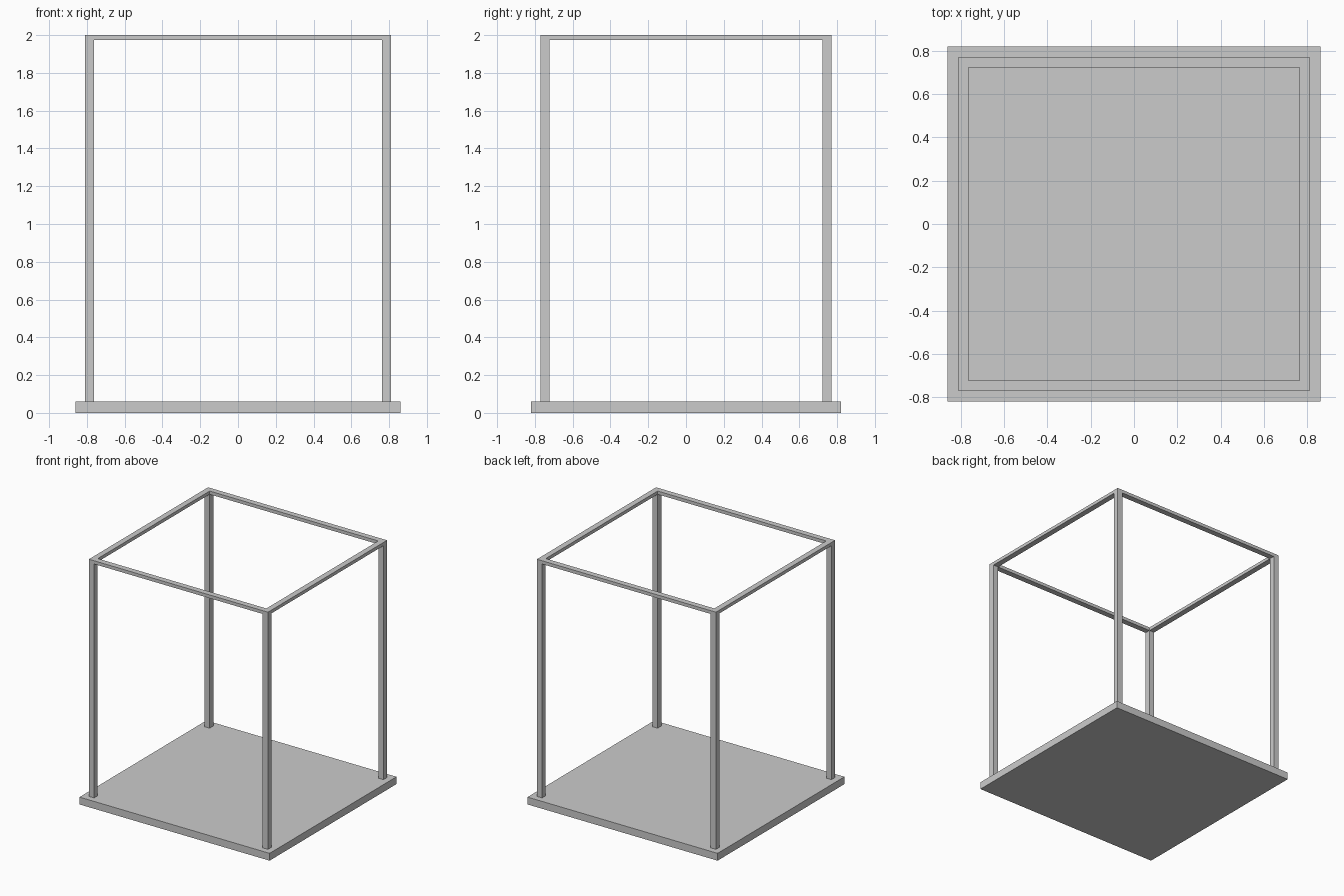
import bpy

if "Cube" in bpy.data.objects:
    bpy.data.objects.remove(bpy.data.objects["Cube"])

def box(name, x0, x1, y0, y1, z0, z1):
    bpy.ops.mesh.primitive_cube_add(size=1, location=((x0 + x1) / 2, (y0 + y1) / 2, (z0 + z1) / 2))
    o = bpy.context.object
    o.name = name
    o.scale = (x1 - x0, y1 - y0, z1 - z0)
    bpy.ops.object.transform_apply(location=False, rotation=False, scale=True)
    return o

X, Y = 0.81, 0.77      # outer half sizes of the frame
W = 0.047              # bar width
BASE, TOP, RAIL = 0.06, 2.0, 0.027

# Floor slab
box("base_slab", -0.86, 0.86, -0.82, 0.82, 0, BASE)

# Corner posts, up to the underside of the top frame
for sx, xn in ((-1, "left"), (1, "right")):
    for sy, yn in ((-1, "front"), (1, "back")):
        xs = sorted((sx * X, sx * (X - W)))
        ys = sorted((sy * Y, sy * (Y - W)))
        box(f"{yn}_{xn}_post", *xs, *ys, BASE, TOP - RAIL)

# Top frame rails: long rails front and back, short rails between them
for s, n in ((-1, "front"), (1, "back")):
    ys = sorted((s * Y, s * (Y - W)))
    box(f"{n}_top_rail", -X, X, *ys, TOP - RAIL, TOP)
for s, n in ((-1, "left"), (1, "right")):
    xs = sorted((s * X, s * (X - W)))
    box(f"{n}_top_rail", *xs, -Y + W, Y - W, TOP - RAIL, TOP)
